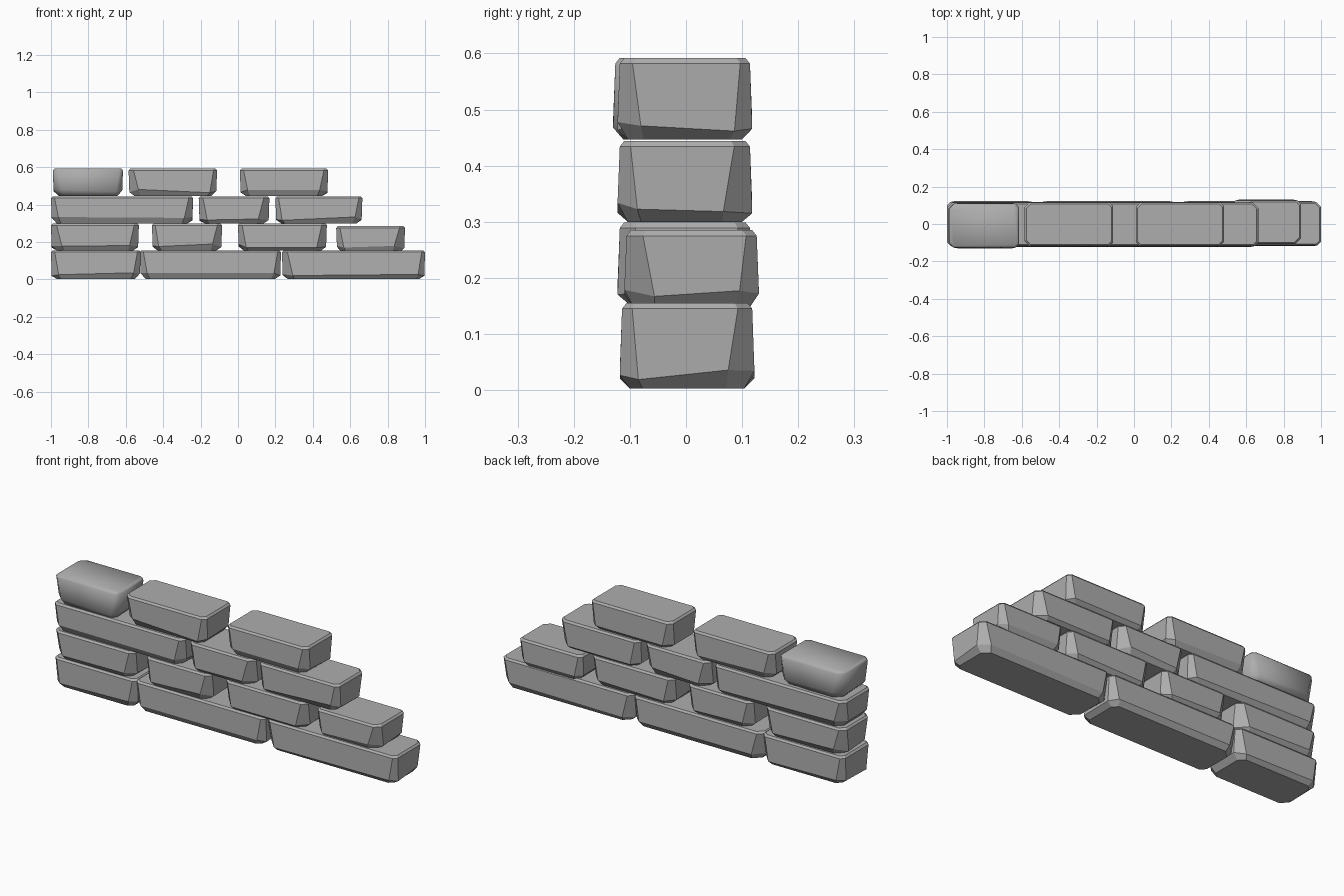
import bpy
import bmesh
import random

cube = bpy.data.objects.get("Cube")
if cube:
    bpy.data.objects.remove(cube, do_unlink=True)

random.seed(4)

stone = bpy.data.materials.new("grey_stone")
stone.use_nodes = True
grey = (0.42, 0.42, 0.42, 1)
stone.diffuse_color = grey
stone.node_tree.nodes["Principled BSDF"].inputs["Base Color"].default_value = grey


def outline(x0, x1, y0, y1, cuts):
    """Rectangle with its four corners cut off, each by its own amount."""
    corners = [(x0, y0, 1, 1), (x1, y0, -1, 1), (x1, y1, -1, -1), (x0, y1, 1, -1)]
    points = []
    for i, (x, y, sx, sy) in enumerate(corners):
        pair = [(x, y + sy * cuts[i]), (x + sx * cuts[i], y)]
        points += pair if i % 2 == 0 else pair[::-1]
    return points


def brick(name, x0, x1, z0, z1, y0=-0.125, y1=0.115, smooth=False):
    """Hewn block: cut corners that widen downwards, chipped lower edge."""
    chip = [random.uniform(0.7, 1.3) for _ in range(4)]
    # height, end inset, front and back inset, corner cut
    rings = [
        (z0, 0.03, 0.018, 0.03),
        (z0 + 0.022, 0.004, 0, 0.044),
        (z1 - 0.01, 0, 0.004, 0.024),
        (z1, 0.009, 0.012, 0.022),
    ]
    bm = bmesh.new()
    loops = []
    for z, ix, iy, cut in rings:
        pts = outline(x0 + ix, x1 - ix, y0 + iy, y1 - iy, [cut * c for c in chip])
        loops.append([bm.verts.new((x, y, z)) for x, y in pts])
    bm.faces.new(loops[0][::-1])
    bm.faces.new(loops[-1])
    for low, high in zip(loops, loops[1:]):
        for i in range(len(low)):
            j = (i + 1) % len(low)
            bm.faces.new((low[i], low[j], high[j], high[i]))
    # uneven chipping along the lower edge
    for i, v in enumerate(loops[1]):
        v.co.z += random.uniform(-0.008, 0.012)
    bmesh.ops.recalc_face_normals(bm, faces=bm.faces)
    for f in bm.faces:
        f.smooth = smooth
    mesh = bpy.data.meshes.new(name)
    bm.to_mesh(mesh)
    bm.free()
    mesh.materials.append(stone)
    obj = bpy.data.objects.new(name, mesh)
    bpy.context.collection.objects.link(obj)
    return obj


# Courses from the ground up: bottom, top, and the span of each brick
courses = [
    (0.003, 0.155, [(-1, -0.52), (-0.525, 0.23), (0.235, 1)]),
    (0.155, 0.299, [(-1, -0.53), (-0.46, -0.085), (0, 0.475)]),
    (0.3, 0.444, [(-1, -0.24), (-0.21, 0.168), (0.2, 0.665)]),
    (0.447, 0.592, [(-0.585, -0.112), (0.01, 0.482)]),
]
for row, (z0, z1, spans) in enumerate(courses, 1):
    shift = 0.007 if row == 1 else 0.003
    for n, (x0, x1) in enumerate(spans, 1):
        brick(f"course_{row}_brick_{n}", x0, x1, z0, z1, -0.125 + shift, 0.115 + shift)

# Loose block set slightly back at the stepped end
brick("stepped_end_brick", 0.525, 0.893, 0.145, 0.285, -0.11, 0.13)
# Worn, rounded block on the top corner
brick("rounded_corner_brick", -0.99, -0.615, 0.447, 0.592, -0.13, 0.113, smooth=True)
